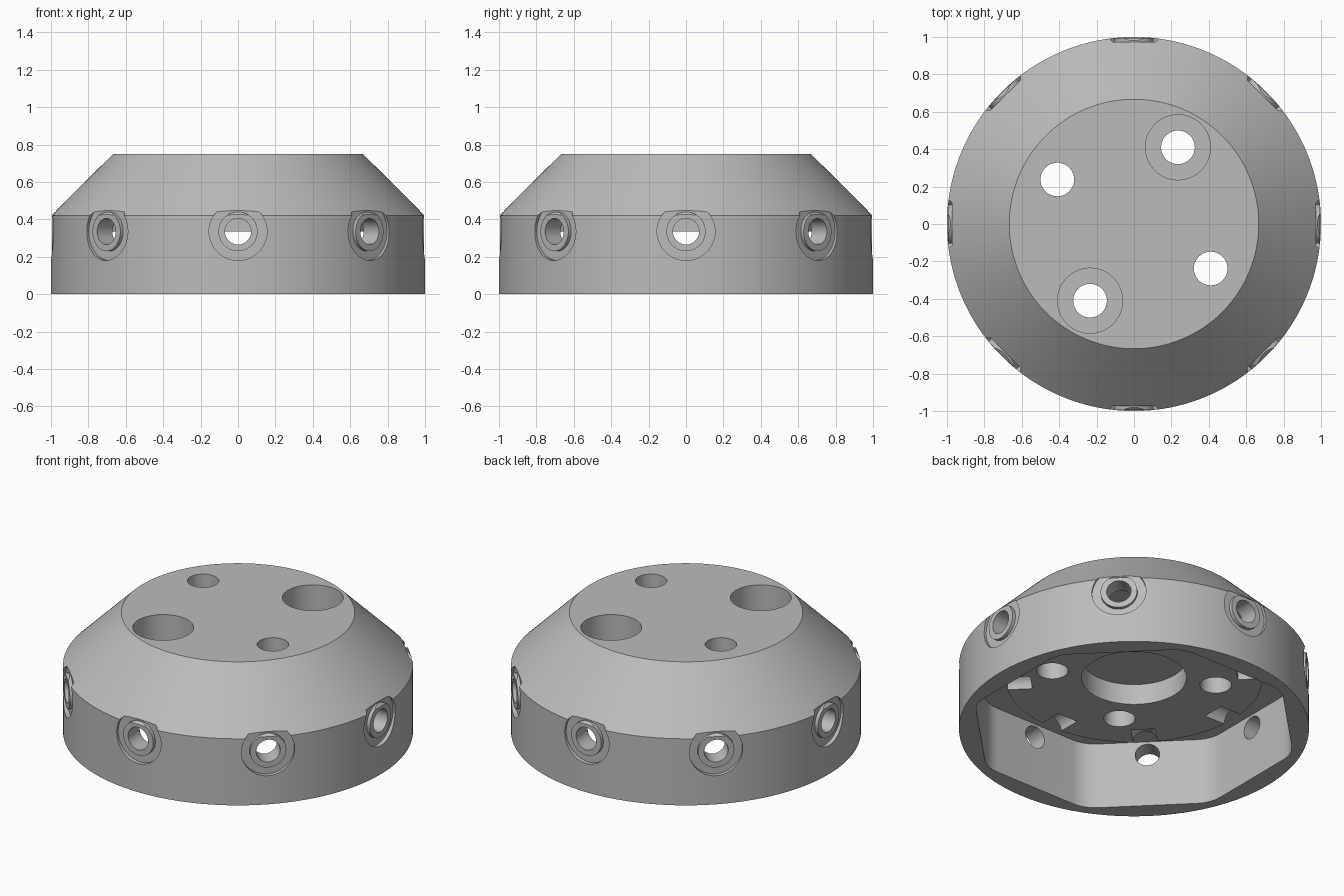
import bpy, bmesh
from math import pi, cos, sin
from mathutils import Matrix

cube = bpy.data.objects.get("Cube")
if cube:
    bpy.data.objects.remove(cube, do_unlink=True)

grey = bpy.data.materials.new("plain_grey")
grey.use_nodes = True
grey.diffuse_color = (0.5, 0.5, 0.5, 1)
grey.node_tree.nodes["Principled BSDF"].inputs["Base Color"].default_value = (0.5, 0.5, 0.5, 1)

HOLE_Z = 0.335
CORE_Z = 0.335
TURN = [Matrix.Rotation(k * pi / 4, 4, "Z") for k in range(8)]
# local z becomes the outward radial direction at hole height
RADIAL = [t @ Matrix.Translation((0, 0, HOLE_Z)) @ Matrix.Rotation(pi / 2, 4, "Y") for t in TURN]


def circle(r, n=48, cx=0, cy=0):
    return [(cx + r * cos(2 * pi * i / n), cy + r * sin(2 * pi * i / n)) for i in range(n)]


def loft(bm, sections, matrix=None, closed=False):
    """Skin a list of (outline, z) sections; cap the ends unless closed into a ring."""
    m = matrix or Matrix()
    rings = [[bm.verts.new(m @ Matrix.Translation((x, y, z)).translation) for x, y in pts]
             for pts, z in sections]
    pairs = list(zip(rings, rings[1:]))
    if closed:
        pairs.append((rings[-1], rings[0]))
    else:
        bm.faces.new(rings[0][::-1])
        bm.faces.new(rings[-1])
    for a, b in pairs:
        n = len(a)
        for i in range(n):
            j = (i + 1) % n
            bm.faces.new((a[i], a[j], b[j], b[i]))


def make(name, parts):
    """parts: list of (sections, matrix, closed)"""
    bm = bmesh.new()
    for sections, matrix, closed in parts:
        loft(bm, sections, matrix, closed)
    bmesh.ops.recalc_face_normals(bm, faces=bm.faces)
    mesh = bpy.data.meshes.new(name)
    bm.to_mesh(mesh)
    bm.free()
    mesh.materials.append(grey)
    ob = bpy.data.objects.new(name, mesh)
    bpy.context.collection.objects.link(ob)
    return ob


def prism(pts, z0, z1, matrix=None):
    return ([(pts, z0), (pts, z1)], matrix, False)


def combine(target, tool, operation):
    tool.hide_render = True
    mod = target.modifiers.new(tool.name, "BOOLEAN")
    mod.operation = operation
    mod.solver = "EXACT"
    mod.object = tool
    bpy.context.view_layer.objects.active = target
    bpy.ops.object.modifier_apply(modifier=mod.name)
    bpy.data.objects.remove(tool, do_unlink=True)


# Outer body: short cylinder with a sloped shoulder
body = make("hub_body", [([(circle(1, 192), 0), (circle(1, 192), 0.42),
                           (circle(0.667, 192), 0.75)], None, False)])

# Underside pocket: octagon with rounded corners
apothem, fillet, steps = 0.88, 0.2, 6
octagon = []
for k in range(8):
    mid = pi / 8 + k * pi / 4
    d = (apothem - fillet) / cos(pi / 8)
    for s in range(steps + 1):
        a = mid - pi / 8 + s * pi / 4 / steps
        octagon.append((d * cos(mid) + fillet * cos(a), d * sin(mid) + fillet * sin(a)))
combine(body, make("pocket", [prism(octagon, -0.1, 0.42)]), "DIFFERENCE")

# Round core hanging in the pocket, with a central recess
combine(body, make("core", [prism(circle(0.735, 128), CORE_Z, 0.5)]), "UNION")
combine(body, make("recess", [prism(circle(0.3, 96), 0.2, 0.465)]), "DIFFERENCE")

# Four vertical holes, two of them with wide counterbores from the top
spots = [(0.235, 0.41), (-0.41, 0.238), (-0.235, -0.41), (0.41, -0.238)]
combine(body, make("bolt_holes", [prism(circle(0.09, 48, x, y), 0.2, 0.9) for x, y in spots]),
        "DIFFERENCE")
combine(body, make("counterbores", [prism(circle(0.174, 64, x, y), 0.5, 0.9)
                                    for x, y in spots[::2]]), "DIFFERENCE")

# Eight radial ports: sunken ring, flat boss face, and bore
rim, boss = circle(0.155), circle(0.105)
ring = [(rim, 0.973), (rim, 1.1), (boss, 1.1), (boss, 0.973)]
combine(body, make("port_rings", [(ring, m, True) for m in RADIAL]), "DIFFERENCE")
combine(body, make("port_faces", [prism(circle(0.13), 0.995, 1.1, m) for m in RADIAL]), "DIFFERENCE")
combine(body, make("port_bores", [prism(circle(0.07), 0.59, 1.1, m) for m in RADIAL]), "DIFFERENCE")

# Smooth round walls, crisp edges
bpy.ops.object.select_all(action="DESELECT")
body.select_set(True)
bpy.context.view_layer.objects.active = body
bpy.ops.object.shade_smooth_by_angle(angle=pi / 7)
